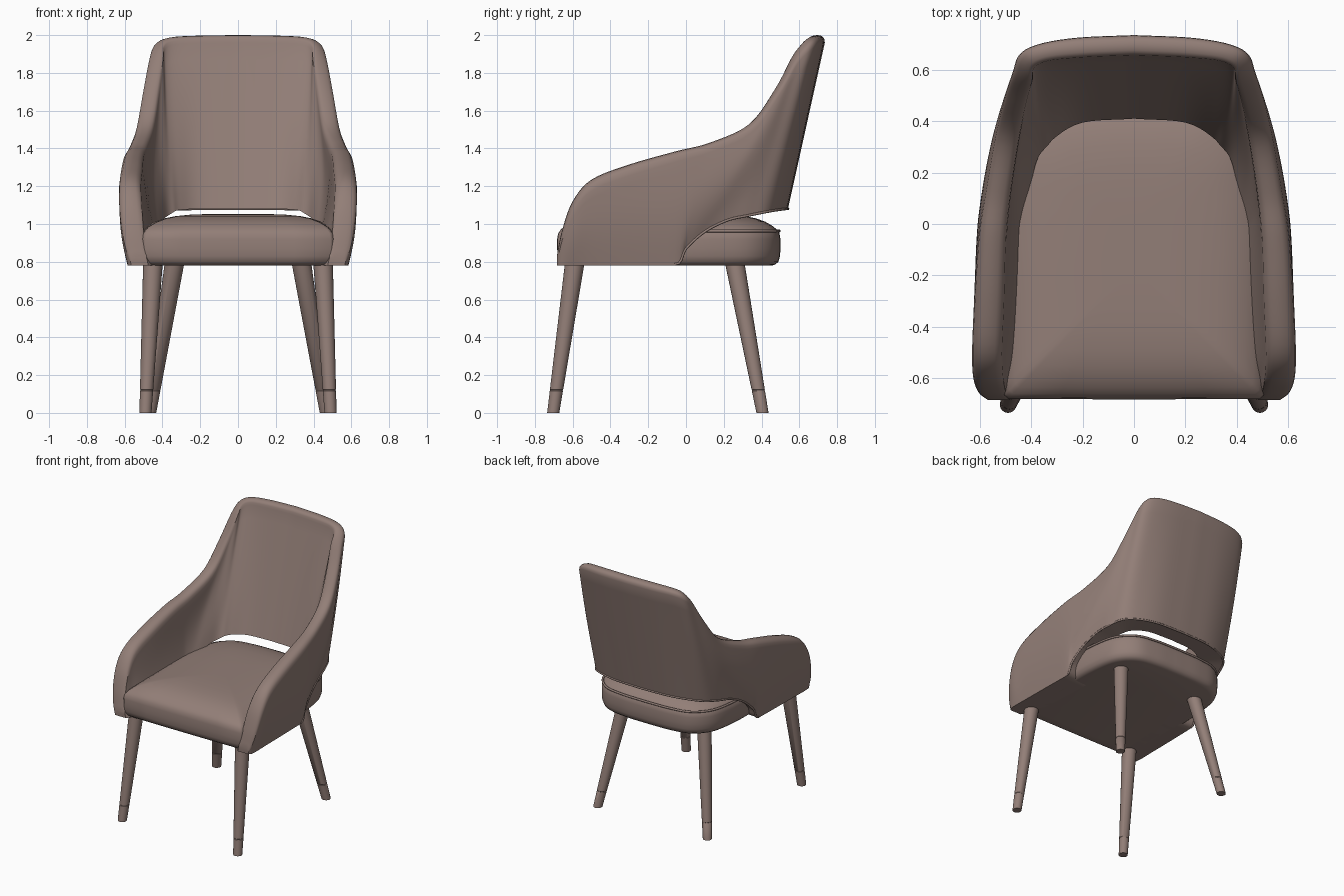
import bpy, bmesh, math
from mathutils import Vector

if "Cube" in bpy.data.objects:
    bpy.data.objects.remove(bpy.data.objects["Cube"])

fabric = bpy.data.materials.new("brown")
fabric.diffuse_color = (.29, .21, .185, 1)
fabric.use_nodes = True
fabric.node_tree.nodes["Principled BSDF"].inputs["Base Color"].default_value = fabric.diffuse_color


def smooth(rows, n):
    """Catmull-Rom interpolation of equal-length rows, n steps per span."""
    p = [[2 * a - b for a, b in zip(rows[0], rows[1])]] + [list(r) for r in rows]
    p.append([2 * a - b for a, b in zip(rows[-1], rows[-2])])
    out = []
    for i in range(1, len(p) - 2):
        for k in range(n):
            t = k / n
            out.append([0.5 * (2 * b + (c - a) * t + (2 * a - 5 * b + 4 * c - d) * t * t
                               + (3 * b - a - 3 * c + d) * t ** 3)
                        for a, b, c, d in zip(*p[i - 1:i + 3])])
    return out + [list(rows[-1])]


def loft(name, rings, angle=40):
    """Skin a list of closed rings and cap both ends."""
    bm = bmesh.new()
    vs = [[bm.verts.new(c) for c in r] for r in rings]
    n = len(rings[0])
    for a, b in zip(vs, vs[1:]):
        for i in range(n):
            j = (i + 1) % n
            bm.faces.new((a[i], a[j], b[j], b[i]))
    bm.faces.new(vs[0])
    bm.faces.new(vs[-1])
    bmesh.ops.recalc_face_normals(bm, faces=bm.faces)
    me = bpy.data.meshes.new(name)
    bm.to_mesh(me)
    bm.free()
    me.materials.append(fabric)
    ob = bpy.data.objects.new(name, me)
    bpy.context.collection.objects.link(ob)
    bpy.ops.object.select_all(action='DESELECT')
    ob.select_set(True)
    bpy.context.view_layer.objects.active = ob
    bpy.ops.object.shade_smooth_by_angle(angle=math.radians(angle))
    return ob


def tube(name, pts, r):
    cu = bpy.data.curves.new(name, 'CURVE')
    cu.dimensions = '3D'
    cu.bevel_depth = r
    cu.bevel_resolution = 2
    cu.use_fill_caps = True
    cu.materials.append(fabric)
    sp = cu.splines.new('POLY')
    sp.points.add(len(pts) - 1)
    for q, c in zip(sp.points, pts):
        q.co = (*c, 1)
    ob = bpy.data.objects.new(name, cu)
    bpy.context.collection.objects.link(ob)


def mirrored(half):
    """Half path starting on x = 0 -> full path."""
    return [(-c[0], c[1], c[2]) for c in reversed(half[1:])] + [tuple(c) for c in half]


# Backrest and arms: sections from back centre round to the arm front
# outer bottom xyz, outer top xyz, inward angle, bulge, bottom and top thickness
stations = [
    (0, .54, 1.08, 0, .735, 2.0, 0, 0, .13, .08),
    (.22, .53, 1.08, .22, .725, 1.997, 8, 0, .137, .08),
    (.37, .49, 1.075, .37, .70, 1.988, 24, 0, .165, .075),
    (.465, .43, 1.065, .445, .66, 1.96, 45, .005, .18, .08),
    (.51, .33, 1.045, .472, .59, 1.89, 65, .01, .155, .085),
    (.535, .22, 1.02, .505, .49, 1.72, 75, .02, .145, .09),
    (.555, .10, .96, .54, .345, 1.53, 80, .025, .15, .095),
    (.57, 0, .87, .578, .13, 1.43, 84, .025, .17, .10),
    (.575, -.06, .78, .605, -.05, 1.385, 87, .02, .19, .11),
    (.58, -.3, .78, .622, -.3, 1.315, 90, .015, .185, .12),
    (.582, -.5, .78, .63, -.5, 1.235, 90, .012, .175, .12),
    (.584, -.6, .78, .625, -.6, 1.12, 90, .01, .15, .12),
    (.58, -.66, .78, .605, -.655, .97, 90, 0, .12, .11),
    (.565, -.682, .78, .57, -.684, .83, 90, 0, .09, .09),
]


def section(s):
    a = math.radians(s[6])
    n = Vector((-math.sin(a), -math.cos(a), 0))
    b, t = Vector(s[0:3]), Vector(s[3:6])
    b.z = max(b.z, .78)
    bulge, tb, tt = s[7:10]
    rz = min(tt / 2, 0.5 * (t.z - b.z))
    t.z -= rz
    swell = [bulge * math.sin(math.pi * k / 10) for k in range(11)]
    outer = [b.lerp(t, k / 10) - n * swell[k] for k in range(11)]
    cap = []
    for k in range(1, 8):
        w = math.pi * k / 8
        c, h = math.cos(w), math.sin(w)
        cap.append(t + n * (tt / 2) * (1 - math.copysign(abs(c) ** .8, c)) + Vector((0, 0, rz * h ** .8)))
    inner = [(b + n * tb).lerp(t + n * tt, k / 10) - n * swell[k] for k in range(10, -1, -1)]
    return outer + cap + inner


half = smooth(stations, 5)
right = [section(s) for s in half]
left = [[Vector((-c.x, c.y, c.z)) for c in r] for r in reversed(right[1:])]
loft("back_and_arms", left + right)

# Piping along the lower rear edge of the shell
tube("shell_piping", mirrored([(s[0], s[1], max(s[2], .786)) for s in half[:41]]), .007)

# Seat cushion: plan outline stacked with insets, domed on top
plan = smooth([(0, .50), (.2, .494), (.36, .46), (.47, .345), (.512, .15), (.522, -.1),
               (.515, -.4), (.51, -.63)], 6) + [(.505, -.665), (.49, -.68)]
plan += [(.3, -.681), (.15, -.682), (0, -.682)]
outline = plan + [(-x, y) for x, y in reversed(plan[1:-1])]


def seat_ring(z, inset):
    cy = -.09
    return [(x * (1 - inset / .51), cy + (y - cy) * (1 - inset / .59), z) for x, y in outline]


seat_profile = [(.78, .045), (.785, .028), (.80, .011), (.83, .002), (.87, 0), (.92, 0), (.95, .005),
                (.972, .02), (.992, .045), (1.012, .08), (1.03, .13), (1.042, .19), (1.05, .27),
                (1.053, .37), (1.054, .46)]
loft("seat_cushion", [seat_ring(z, i) for z, i in seat_profile], 50)

# Seat piping round the open rear of the cushion
ring = seat_ring(.963, .006)
tube("seat_piping", mirrored(ring[:27]), .008)


# Round tapered legs with a foot ferrule line
def leg(name, foot, top, r0, r1):
    rings = []
    for z, step in ((0, 0), (.117, 0), (.119, -.002), (.122, -.002), (.124, 0), (.80, 0)):
        t = z / .80
        cx, cy = (a + (b - a) * t for a, b in zip(foot, top))
        r = r0 + (r1 - r0) * t + step
        rings.append([(cx + r * math.cos(2 * math.pi * k / 24), cy + r * math.sin(2 * math.pi * k / 24), z)
                      for k in range(24)])
    loft(name, rings)


for side, sx in (("right", 1), ("left", -1)):
    leg("front_leg_" + side, (.49 * sx, -.703), (.45 * sx, -.588), .032, .052)
    leg("rear_leg_" + side, (.465 * sx, .405), (.335 * sx, .257), .032, .052)
